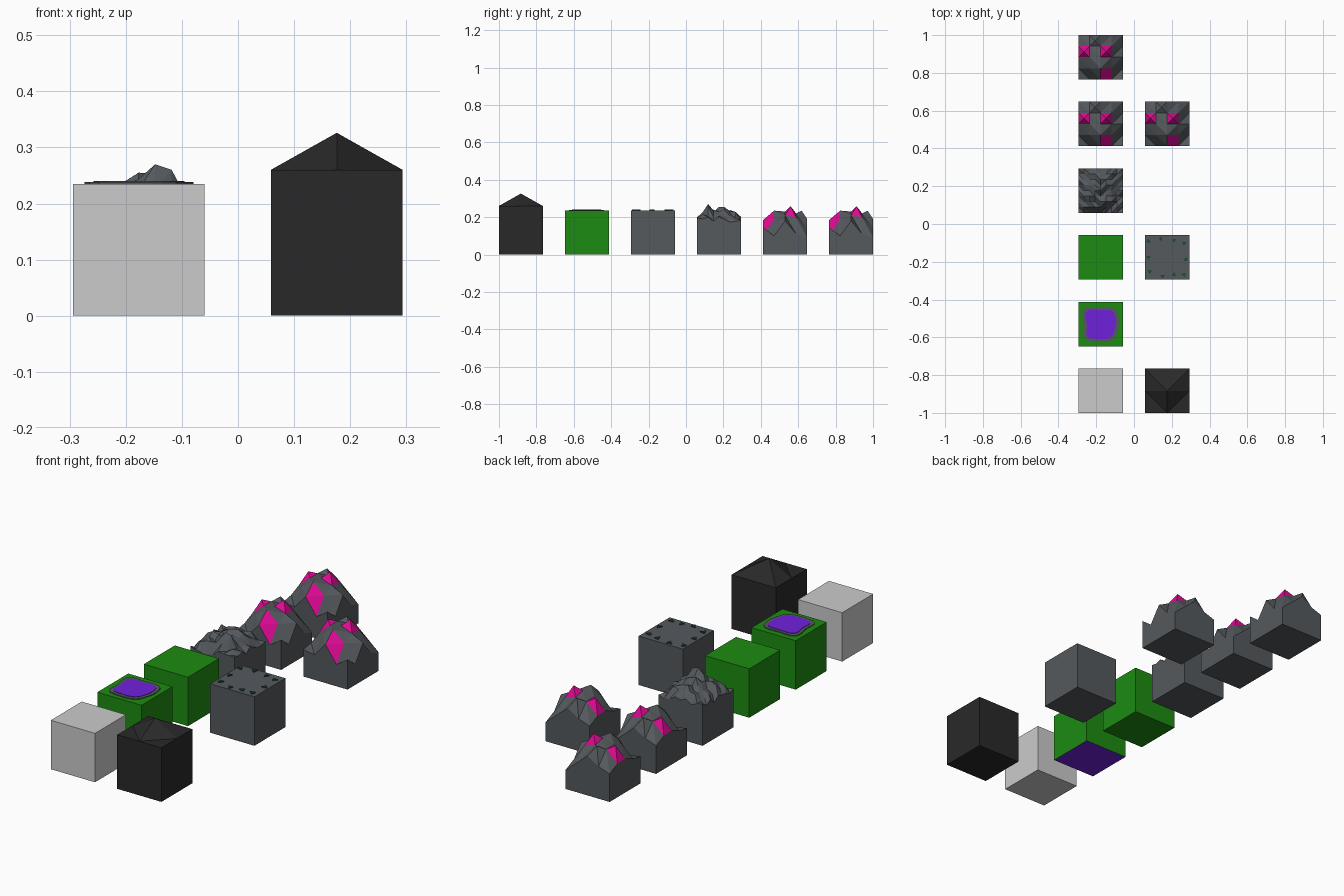
import bpy, bmesh, math, random

if "Cube" in bpy.data.objects:
    bpy.data.objects.remove(bpy.data.objects["Cube"])

random.seed(4)
S = 0.235          # tile width
H = S / 2
LEFT, RIGHT = -0.177, 0.176
ROW = [-0.883, -0.53, -0.177, 0.177, 0.53, 0.883]


def mat(name, r, g, b):
    m = bpy.data.materials.new(name)
    m.diffuse_color = (r, g, b, 1)
    m.use_nodes = True
    m.node_tree.nodes["Principled BSDF"].inputs["Base Color"].default_value = m.diffuse_color
    return m


LIGHT = mat("light_grey", 0.61, 0.61, 0.61)
BLACK = mat("black", 0.022, 0.022, 0.022)
STONE = mat("stone", 0.09, 0.1, 0.11)
GREEN = mat("green", 0.012, 0.26, 0.006)
PURPLE = mat("purple", 0.16, 0.015, 0.72)
PINK = mat("pink", 0.75, 0.003, 0.3)
MOSS = mat("moss", 0.01, 0.07, 0.035)


def finish(name, bm, mats, x, y):
    bmesh.ops.recalc_face_normals(bm, faces=bm.faces)
    me = bpy.data.meshes.new(name)
    bm.to_mesh(me)
    bm.free()
    for m in mats:
        me.materials.append(m)
    ob = bpy.data.objects.new(name, me)
    ob.location = (x, y, 0)
    bpy.context.collection.objects.link(ob)
    return ob


def tile(name, x, y, heights, mats, coloured=(), peaks={}, bottom=0):
    """Square block whose top is a faceted grid of heights (rows front to back)."""
    n = len(heights) - 1
    bm = bmesh.new()
    top = [[bm.verts.new((-H + S * i / n, -H + S * j / n, heights[j][i]))
            for i in range(n + 1)] for j in range(n + 1)]
    low = [bm.verts.new((a * H, b * H, 0)) for a, b in ((-1, -1), (1, -1), (1, 1), (-1, 1))]
    for j in range(n):
        for i in range(n):
            a, b, c, d = top[j][i], top[j][i + 1], top[j + 1][i + 1], top[j + 1][i]
            if (i, j) in peaks:
                p = bm.verts.new((-H + S * (i + .5) / n, -H + S * (j + .5) / n, peaks[i, j]))
                tris = [(a, b, p), (b, c, p), (c, d, p), (d, a, p)]
            elif n == 1:
                tris = [(a, b, c, d)]
            elif i < n / 2:
                tris = [(a, b, d), (b, c, d)]
            else:
                tris = [(a, b, c), (a, c, d)]
            for t in tris:
                bm.faces.new(t).material_index = int((i, j) in coloured)
    # walls follow the uneven rim
    rims = [top[0], [r[n] for r in top], top[n][::-1], [r[0] for r in top][::-1]]
    for k, rim in enumerate(rims):
        bm.faces.new([low[k], low[(k + 1) % 4]] + rim[::-1])
    bm.faces.new(low[::-1]).material_index = bottom
    return finish(name, bm, mats, x, y)


def slab(name, x, y, shapes, z0, z1, m):
    """Thin prisms from flat outlines."""
    bm = bmesh.new()
    for pts in shapes:
        lo = [bm.verts.new((px, py, z0)) for px, py in pts]
        hi = [bm.verts.new((px, py, z1)) for px, py in pts]
        bm.faces.new(lo[::-1])
        bm.faces.new(hi)
        for k in range(len(pts)):
            q = (k + 1) % len(pts)
            bm.faces.new((lo[k], lo[q], hi[q], hi[k]))
    return finish(name, bm, [m], x, y)


def blob(r):
    """Wavy rounded-square outline."""
    pts = []
    for k in range(28):
        a = math.tau * k / 28
        c, s = math.cos(a), math.sin(a)
        w = r * (1 + 0.05 * math.sin(3 * a + 0.6) + 0.03 * math.cos(5 * a))
        q = (abs(c) ** 5 + abs(s) ** 5) ** -0.2
        pts.append((w * q * c, w * q * s))
    return pts


flat = [[S, S], [S, S]]

# plain tiles
tile("plain_tile", LEFT, ROW[0], flat, [LIGHT])
tile("grass_tile", LEFT, ROW[2], flat, [GREEN])

# black tile with a low pointed roof
tile("peaked_tile", RIGHT, ROW[0],
     [[.26, .26, .26], [.26, .326, .26], [.26, .26, .26]], [BLACK])

# pool tile: grass block, stone rim, purple liquid
tile("pool_tile", LEFT, ROW[1], flat, [GREEN, PURPLE], bottom=1)
slab("pool_rim", LEFT, ROW[1], [blob(0.092)], 0.23, 0.2385, STONE)
slab("pool_liquid", LEFT, ROW[1], [blob(0.077)], 0.23, 0.2405, PURPLE)

# stone tile with moss flecks around its border
tile("stone_tile", RIGHT, ROW[2], flat, [STONE])
flecks = []
for fx, fy in ((-.1, .085), (-.1, .0), (-.092, -.075), (-.035, .098), (.035, .09), (.09, .075),
               (.098, -.01), (.088, -.09), (-.025, -.098), (.035, -.092)):
    a0 = random.uniform(0, math.tau)
    flecks.append([(fx + r * math.cos(a0 + t), fy + r * math.sin(a0 + t))
                   for r, t in ((.015, 0), (.013, 1.9), (.006, 3.1), (.015, 4.2))])
slab("moss_flecks", RIGHT, ROW[2], flecks, 0.23, 0.24, MOSS)

# rubble tile: jagged random top, lower at the rim
N = 8
rubble = []
for j in range(N + 1):
    row = []
    for i in range(N + 1):
        edge = min(i, j, N - i, N - j)
        base = (0.185, 0.212, 0.228, 0.232, 0.23)[edge]
        row.append(base + random.uniform(-0.018, 0.018))
    rubble.append(row)
rubble[2][5], rubble[2][6], rubble[4][4], rubble[5][5] = 0.27, 0.26, 0.255, 0.253
tile("rubble_tile", LEFT, ROW[3], rubble, [STONE])

# crystal mounds: the same block three times
mound = [[.13, .12, .185, .105, .145],
         [.14, .195, .235, .185, .10],
         [.165, .215, .23, .21, .18],
         [.16, .215, .22, .20, .11],
         [.135, .155, .19, .14, .09]]
crystal = tile("crystal_mound_1", LEFT, ROW[5], mound, [STONE, PINK],
               coloured={(0, 2), (2, 2), (2, 0)},
               peaks={(0, 2): .228, (2, 2): .258, (1, 3): .235})
for k, (x, y) in enumerate(((LEFT, ROW[4]), (RIGHT, ROW[4]))):
    ob = bpy.data.objects.new(f"crystal_mound_{k + 2}", crystal.data)
    ob.location = (x, y, 0)
    bpy.context.collection.objects.link(ob)
